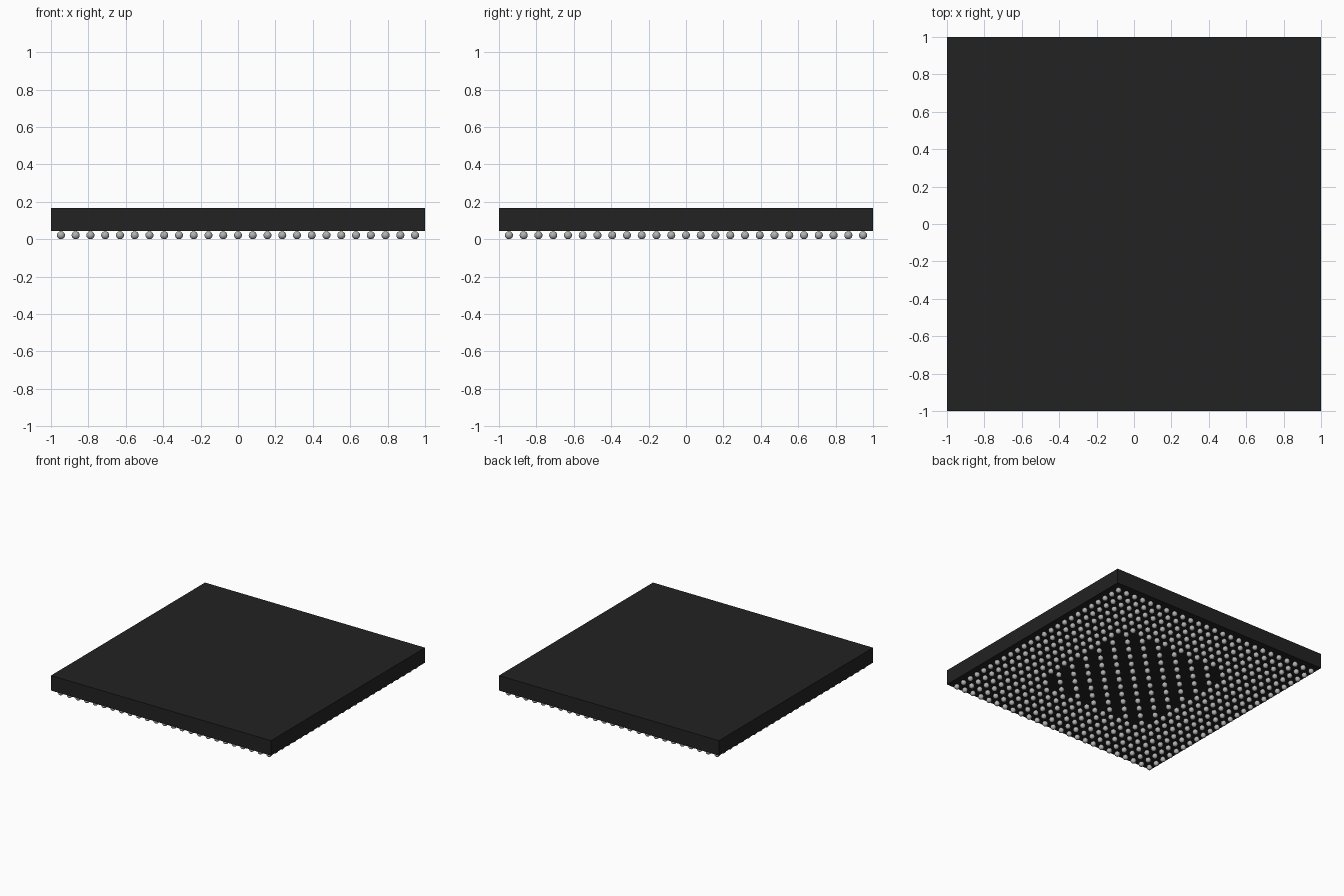
import bpy, bmesh
from mathutils import Matrix, Vector

if "Cube" in bpy.data.objects:
    bpy.data.objects.remove(bpy.data.objects["Cube"])

PITCH = 0.0789      # ball spacing
HALF = 12           # balls either side of the centre (25 x 25 grid)
CORE = 6            # half size of the sparse centre field
R = 0.0215          # ball radius
BOTTOM, TOP = 0.044, 0.167


def material(name, rgb):
    m = bpy.data.materials.new(name)
    m.diffuse_color = (*rgb, 1.0)
    m.use_nodes = True
    m.node_tree.nodes["Principled BSDF"].inputs["Base Color"].default_value = m.diffuse_color
    return m


def add_object(name, mesh, mat):
    mesh.materials.append(mat)
    ob = bpy.data.objects.new(name, mesh)
    bpy.context.collection.objects.link(ob)
    return ob


black = material("black_resin", (0.016, 0.016, 0.016))
solder = material("solder_grey", (0.45, 0.45, 0.45))

# Package body: a flat square slab
bm = bmesh.new()
bmesh.ops.create_cube(bm, size=1, matrix=Matrix.Translation((0, 0, (BOTTOM + TOP) / 2))
                      @ Matrix.Diagonal((2, 2, TOP - BOTTOM, 1)))
body = bpy.data.meshes.new("package_body")
bm.to_mesh(body)
bm.free()
add_object("package_body", body, black)

# One solder ball, its top pole tucked into the slab
bm = bmesh.new()
bmesh.ops.create_uvsphere(bm, u_segments=16, v_segments=10, radius=R,
                          matrix=Matrix.Translation((0, 0, R)))
for v in bm.verts:
    if v.co.z > 1.99 * R:
        v.co.z = BOTTOM + 0.002
bm.verts.index_update()
ball_verts = [v.co.copy() for v in bm.verts]
ball_faces = [[v.index for v in f.verts] for f in bm.faces]
bm.free()

# Ball grid: full outer rings, checkerboard in the centre field
verts, faces = [], []
for i in range(-HALF, HALF + 1):
    for j in range(-HALF, HALF + 1):
        if max(abs(i), abs(j)) <= CORE and (i + j) % 2:
            continue
        start = len(verts)
        offset = Vector((i * PITCH, j * PITCH, 0))
        verts += [co + offset for co in ball_verts]
        faces += [[start + k for k in f] for f in ball_faces]
balls = bpy.data.meshes.new("solder_balls")
balls.from_pydata(verts, [], faces)
balls.shade_smooth()
add_object("solder_balls", balls, solder)
